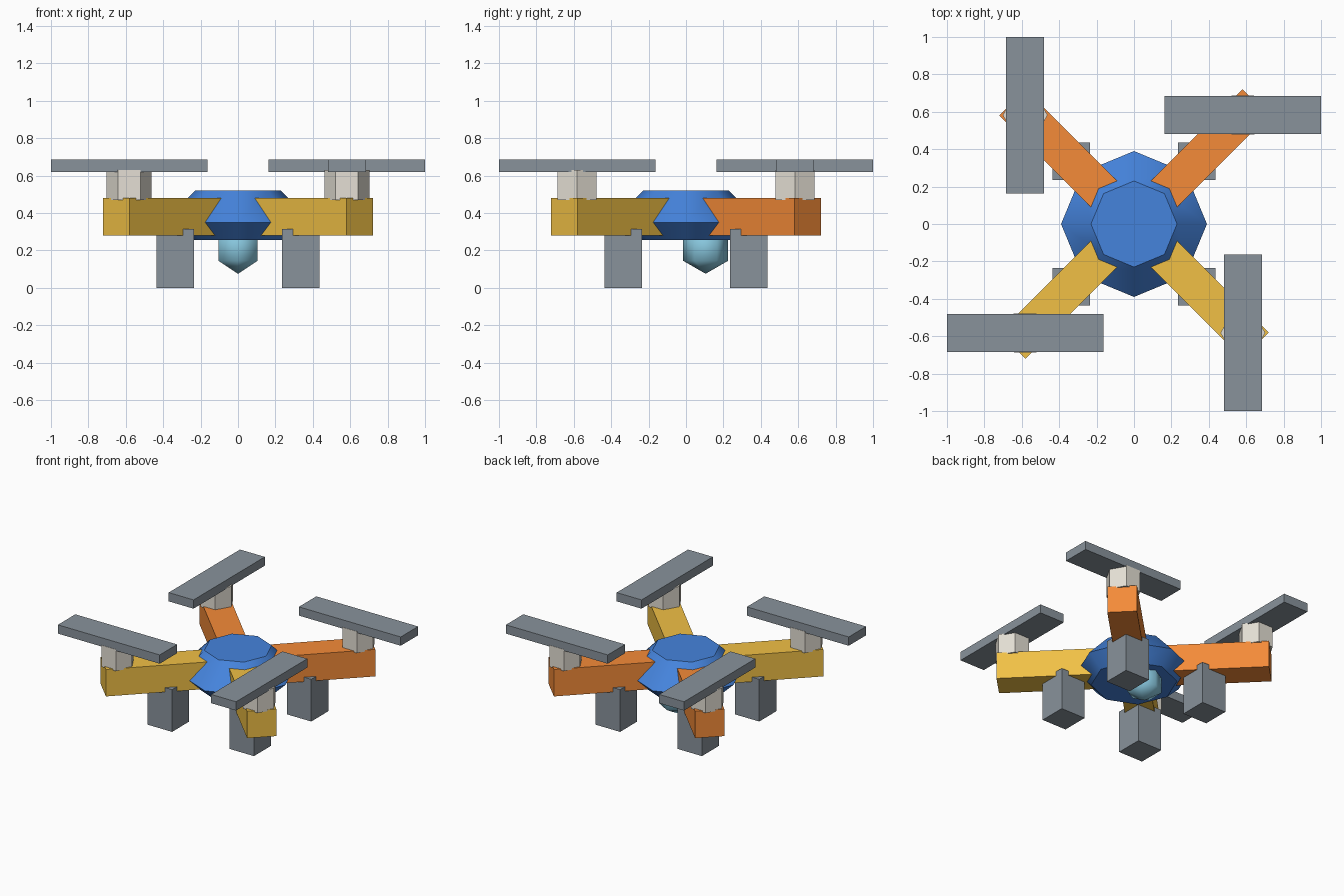
import bpy, bmesh, math
from mathutils import Matrix, Vector

if "Cube" in bpy.data.objects:
    bpy.data.objects.remove(bpy.data.objects["Cube"])


def material(name, rgb):
    m = bpy.data.materials.new(name)
    m.diffuse_color = (*rgb, 1)
    m.use_nodes = True
    m.node_tree.nodes["Principled BSDF"].inputs["Base Color"].default_value = m.diffuse_color
    return m


BLUE = material("blue", (0.06, 0.23, 0.72))
YELLOW = material("yellow", (0.88, 0.53, 0.06))
ORANGE = material("orange", (0.91, 0.26, 0.04))
GLASS = material("pale_blue", (0.25, 0.58, 0.74))
CREAM = material("cream", (0.78, 0.74, 0.66))
GREY = material("grey", (0.25, 0.29, 0.33))


def finish(name, bm, mat, smooth=False):
    bmesh.ops.recalc_face_normals(bm, faces=bm.faces)
    me = bpy.data.meshes.new(name)
    bm.to_mesh(me)
    bm.free()
    me.materials.append(mat)
    ob = bpy.data.objects.new(name, me)
    bpy.context.collection.objects.link(ob)
    if smooth:
        bpy.ops.object.select_all(action='DESELECT')
        ob.select_set(True)
        bpy.context.view_layer.objects.active = ob
        bpy.ops.object.shade_smooth_by_angle(angle=math.radians(smooth))
    return ob


def box(name, lo, hi, mat, turn=0.0):
    """Box between two corners, then turned about the z axis through the origin."""
    lo, hi = Vector(lo), Vector(hi)
    bm = bmesh.new()
    bmesh.ops.create_cube(bm, size=1, matrix=Matrix.Rotation(turn, 4, 'Z')
                          @ Matrix.Translation((lo + hi) / 2)
                          @ Matrix.Diagonal((*(hi - lo), 1)))
    return finish(name, bm, mat)


def turned(name, profile, sides, mat, at=(0, 0), phase=0.0, smooth=False):
    """Solid of stacked rings (radius, z); radius 0 ends make a pole."""
    bm = bmesh.new()
    rings = []
    for r, z in profile:
        n = sides if r else 1
        rings.append([bm.verts.new((at[0] + r * math.cos(phase + math.tau * i / sides),
                                    at[1] + r * math.sin(phase + math.tau * i / sides), z))
                      for i in range(n)])
    for a, b in zip(rings, rings[1:]):
        for i in range(sides):
            j = (i + 1) % sides
            quad = [a[i % len(a)], a[j % len(a)], b[j % len(b)], b[i % len(b)]]
            bm.faces.new(list(dict.fromkeys(quad)))
    for ring in (rings[0], rings[-1]):
        if len(ring) > 1:
            bm.faces.new(ring)
    return finish(name, bm, mat, smooth)


# Eight-sided hull
turned("body", [(0.29, 0.255), (0.39, 0.35), (0.23, 0.52)], 8, BLUE, smooth=40)

# Camera dome hanging under the hull
R, zc = 0.139, 0.214
turned("camera_dome", [(0, zc - R), (R * 0.866, zc - R / 2), (R * 0.866, zc + R / 2), (0, zc + R)],
       6, GLASS, at=(0, 0.105), phase=math.pi / 2, smooth=65)

# Arm, leg, motor and rotor for each corner
C = 0.582
for side, sx, sy in (("back_right", 1, 1), ("back_left", -1, 1),
                     ("front_left", -1, -1), ("front_right", 1, -1)):
    box(side + "_arm", (0.15, -0.1, 0.28), (0.92, 0.1, 0.48),
        ORANGE if sy > 0 else YELLOW, math.atan2(sy, sx))
    cx, cy = sx * 0.336, sy * 0.336
    box(side + "_leg", (cx - 0.1, cy - 0.1, 0), (cx + 0.1, cy + 0.1, 0.313), GREY)
    cx, cy = sx * C, sy * C
    turned(side + "_motor", [(0.12, 0.47), (0.12, 0.63)], 6, CREAM, at=(cx, cy))
    hx, hy = (0.418, 0.102) if sx * sy > 0 else (0.102, 0.418)
    box(side + "_rotor", (cx - hx, cy - hy, 0.62), (cx + hx, cy + hy, 0.685), GREY)
